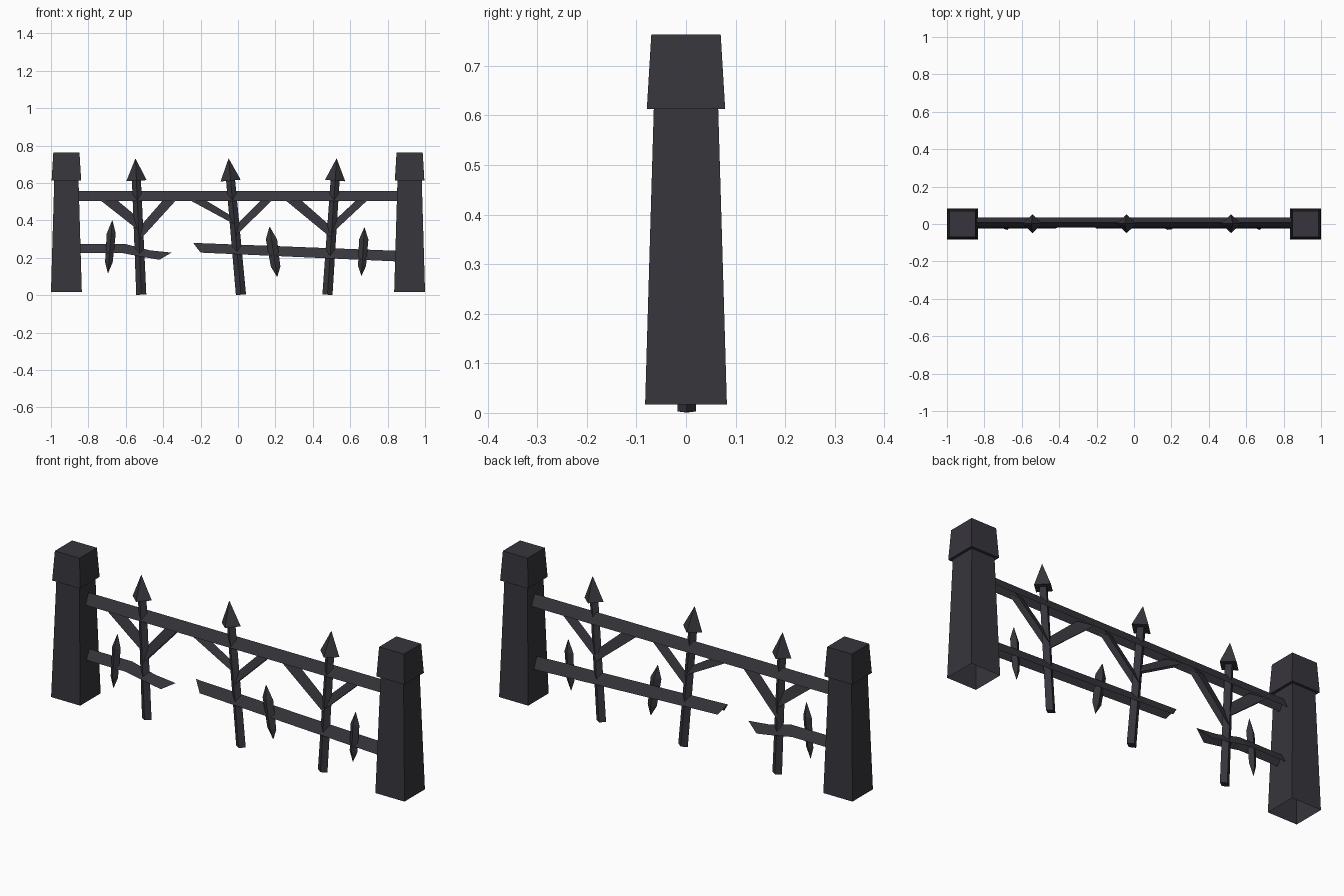
import bpy, bmesh
from mathutils import Vector

if "Cube" in bpy.data.objects:
    bpy.data.objects.remove(bpy.data.objects["Cube"])

iron = bpy.data.materials.new("dark iron")
iron.diffuse_color = (0.038, 0.036, 0.045, 1)
iron.use_nodes = True
iron.node_tree.nodes["Principled BSDF"].inputs["Base Color"].default_value = iron.diffuse_color


def make(name, verts, faces):
    me = bpy.data.meshes.new(name)
    me.from_pydata([tuple(v) for v in verts], [], faces)
    bm = bmesh.new()
    bm.from_mesh(me)
    bmesh.ops.recalc_face_normals(bm, faces=bm.faces)
    bm.to_mesh(me)
    bm.free()
    me.materials.append(iron)
    ob = bpy.data.objects.new(name, me)
    bpy.context.collection.objects.link(ob)
    return ob


def loft(name, rings, bottom=True, top=True):
    """Skin four-sided rings stacked upward."""
    verts = [v for r in rings for v in r]
    faces = []
    for k in range(len(rings) - 1):
        for i in range(4):
            a, b = 4 * k + i, 4 * k + (i + 1) % 4
            faces.append((a, b, b + 4, a + 4))
    if bottom:
        faces.append((3, 2, 1, 0))
    if top:
        n = 4 * (len(rings) - 1)
        faces.append((n, n + 1, n + 2, n + 3))
    return make(name, verts, faces)


def square(x, z, h):
    return [(x + sx * h, sy * h, z) for sx, sy in ((-1, -1), (1, -1), (1, 1), (-1, 1))]


def diamond(c, w, d, tilt=0):
    """Diamond ring around c; tilt raises the sides with the lean."""
    x, y, z = c
    return [(x, y - d, z), (x + w, y, z - tilt * w), (x, y + d, z), (x - w, y, z + tilt * w)]


def angle_bar(name, top, bottom, y, half):
    """Folded bar: a ridge on top, two slopes, open underneath."""
    n = len(top)
    verts = [(x, y, z) for x, z in top]
    verts += [(x, y - half, z) for x, z in bottom]
    verts += [(x, y + half, z) for x, z in bottom]
    faces = []
    for i in range(n - 1):
        faces.append((i, n + i, n + i + 1, i + 1))
        faces.append((i + 1, 2 * n + i + 1, 2 * n + i, i))
    return make(name, verts, faces)


# end posts with flared caps
for side, x in (("left", -0.9175), ("right", 0.9175)):
    loft(side + "_post", [square(x, 0.017, 0.0825), square(x, 0.613, 0.065)], bottom=False)
    loft(side + "_post_cap", [square(x, 0.613, 0.079), square(x, 0.763, 0.07)])

# rails, the lower one broken in two
angle_bar("top_rail", [(-0.87, 0.557), (0.87, 0.557)], [(-0.87, 0.503), (0.87, 0.503)], 0.008, 0.027)
angle_bar("lower_rail_left", [(-0.87, 0.273), (-0.60, 0.273), (-0.47, 0.24), (-0.355, 0.228)],
          [(-0.87, 0.226), (-0.62, 0.226), (-0.50, 0.203), (-0.42, 0.19)], 0.003, 0.027)
angle_bar("lower_rail_right", [(-0.24, 0.28), (0.87, 0.237)],
          [(-0.20, 0.228), (0.87, 0.18)], 0.003, 0.027)

# leaning pickets with spear heads
for i, (x0, x1) in enumerate(((-0.517, -0.548), (0.016, -0.05), (0.478, 0.527))):
    lean = (x1 - x0) / 0.73
    at = lambda z: Vector((x0 + lean * z, 0.0015, z))
    loft(f"picket_{i + 1}", [diamond(at(0.003), 0.027, 0.0185, lean), diamond(at(0.63), 0.024, 0.0185, lean)])
    loft(f"spear_head_{i + 1}", [diamond(at(0.613), 0.054, 0.05, lean), diamond(at(0.73), 0.001, 0.001)])

# slanted braces: upper edge, then lower edge
braces = [
    ((-0.655, 0.515), (-0.535, 0.415), (-0.745, 0.515), (-0.535, 0.35)),
    ((-0.53, 0.36), (-0.395, 0.515), (-0.53, 0.29), (-0.325, 0.515)),
    ((-0.185, 0.515), (-0.02, 0.415), (-0.27, 0.515), (-0.02, 0.38)),
    ((-0.01, 0.375), (0.13, 0.515), (-0.01, 0.32), (0.19, 0.515)),
    ((0.33, 0.515), (0.50, 0.365), (0.245, 0.515), (0.50, 0.305)),
    ((0.49, 0.375), (0.64, 0.515), (0.49, 0.32), (0.70, 0.515)),
]
for i, (a, b, c, d) in enumerate(braces):
    angle_bar(f"brace_{i + 1}", [a, b], [c, d], 0.004, 0.018)

# short double-pointed spikes on the lower rail
for i, (bot, top, w) in enumerate((((-0.695, 0.12), (-0.672, 0.40), 0.024),
                                   ((0.209, 0.10), (0.169, 0.365), 0.030),
                                   ((0.66, 0.105), (0.676, 0.362), 0.025))):
    a, b = Vector((bot[0], -0.014, bot[1])), Vector((top[0], -0.014, top[1]))
    rings = [diamond(a.lerp(b, t), w * k, 0.017 * k)
             for t, k in ((0, 0.05), (0.2, 0.85), (0.75, 1), (1, 0.05))]
    loft(f"spike_{i + 1}", rings)
